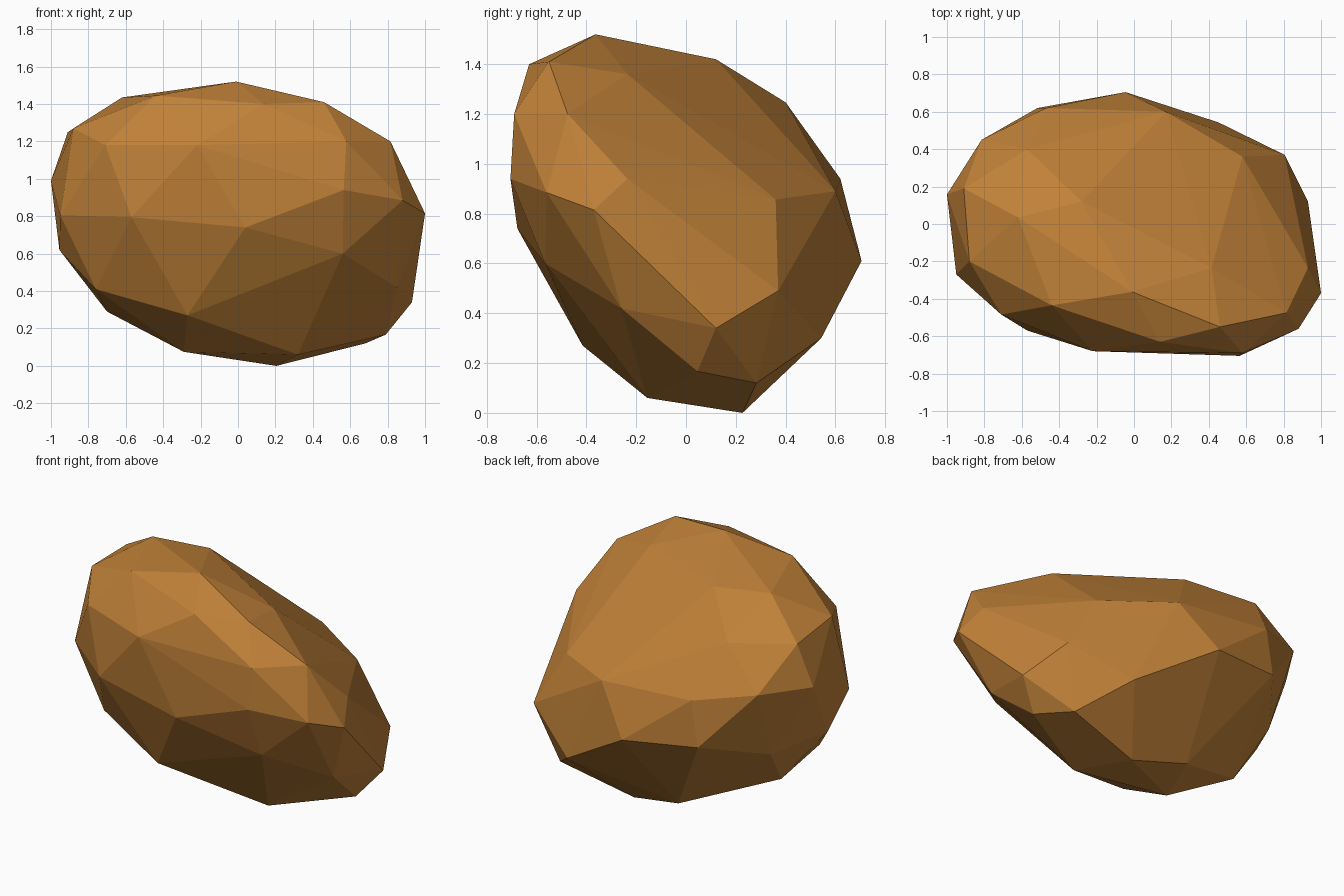
import bpy, bmesh

# Boulder corners, grouped by side; the facets are their convex hull
top = [(-.01, -.363, 1.52), (.46, -.55, 1.41), (.14, -.63, 1.40), (-.44, -.435, 1.445),
       (-.62, .035, 1.435), (.415, -.235, 1.36), (-.28, .12, 1.42), (-.57, .40, 1.247)]
front = [(.58, -.69, 1.20), (.565, -.705, .94), (.04, -.677, .74), (-.22, -.68, 1.18),
         (.56, -.565, .60), (-.27, -.415, .27), (-.57, -.57, .795), (-.71, -.484, 1.18)]
right = [(.815, -.475, 1.20), (1.0, -.37, .815), (.88, -.56, .885), (.93, -.235, .94),
         (.93, .12, .34), (.79, .046, .167), (.85, -.26, .42), (.805, .37, .49)]
left = [(-.95, -.27, .805), (-.88, -.20, 1.27), (-.91, .19, 1.25), (-1.0, .158, .99),
        (-.955, -.05, .62), (-.76, -.25, .41), (-.815, .45, 1.0), (-.78, .27, .55)]
back = [(.58, .36, .857), (.17, .60, .89), (.452, .543, .30), (-.045, .705, .61),
        (-.47, .62, .94), (-.516, .62, .655)]
bottom = [(.68, .283, .12), (.205, .227, 0), (.32, -.155, .06), (-.70, .05, .29),
          (-.29, -.055, .075), (-.15, .29, .08)]

bm = bmesh.new()
for p in top + front + right + left + back + bottom:
    bm.verts.new(p)
res = bmesh.ops.convex_hull(bm, input=bm.verts[:])
loose = [v for v in bm.verts if not v.link_faces]
bmesh.ops.delete(bm, geom=loose, context='VERTS')
bmesh.ops.recalc_face_normals(bm, faces=bm.faces[:])

mesh = bpy.data.meshes.new("boulder")
bm.to_mesh(mesh)
bm.free()

# Single brown stone colour, flat facets
stone = bpy.data.materials.new("brown stone")
stone.diffuse_color = (.53, .22, .04, 1)
mesh.materials.append(stone)
bpy.context.collection.objects.link(bpy.data.objects.new("boulder", mesh))
